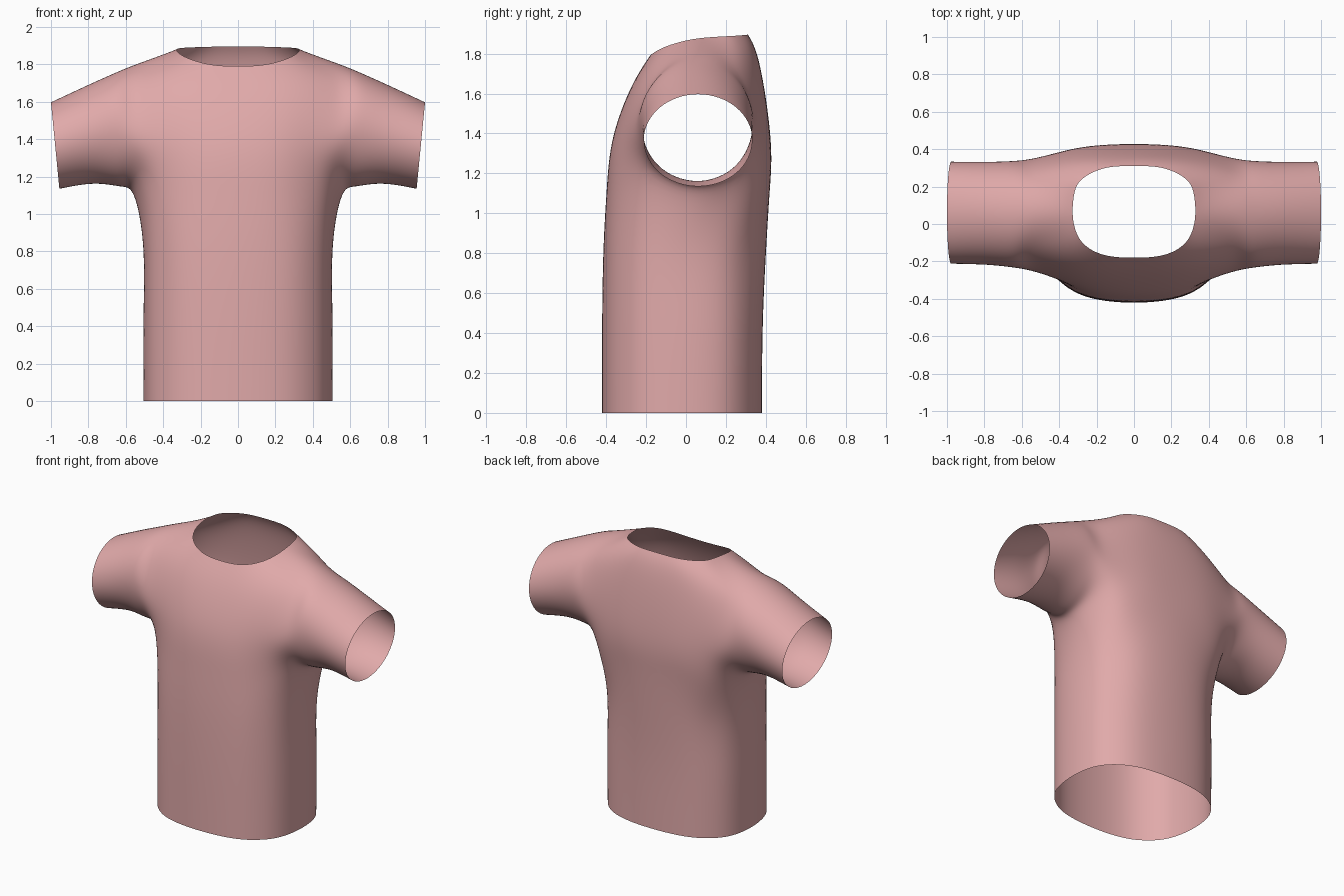
import bpy, bmesh
from math import sin, cos, pi, radians
from mathutils import Vector

if "Cube" in bpy.data.objects:
    bpy.data.objects.remove(bpy.data.objects["Cube"])

bm = bmesh.new()


def torso_ring(z, a, front, back, n=2.5):
    """Right half of a rounded-box section, front centre to back centre."""
    pts = []
    for j in range(9):
        t = radians(-90 + 22.5 * j)
        x = 0 if j in (0, 8) else a * abs(cos(t)) ** (2 / n)
        y = abs(sin(t)) ** (2 / n) * (-front if j < 4 else back)
        pts.append((x, y, z))
    return pts


# Torso levels, from hem to neck
rings = [
    torso_ring(0, .505, .42, .38),
    torso_ring(.45, .505, .42, .385),
    torso_ring(.83, .507, .413, .402),
    [(0, -.397, 1.12), (.23, -.374, 1.12), (.4, -.295, 1.13), (.52, -.17, 1.18), (.555, .06, 1.095),
     (.52, .27, 1.18), (.4, .36, 1.13), (.23, .405, 1.12), (0, .42, 1.12)],
    [(0, -.365, 1.38), (.21, -.35, 1.38), (.38, -.303, 1.39), (.53, -.255, 1.41), None,
     (.53, .352, 1.41), (.38, .387, 1.39), (.21, .415, 1.38), (0, .423, 1.38)],
    [(0, -.275, 1.63), (.2, -.265, 1.635), (.37, -.22, 1.66), (.53, -.14, 1.695), (.53, .06, 1.805),
     (.53, .26, 1.71), (.37, .33, 1.71), (.2, .36, 1.735), (0, .37, 1.74)],
    [(0, -.18, 1.79), (.15, -.168, 1.80), (.26, -.115, 1.83), (.312, -.035, 1.857), (.328, .065, 1.877),
     (.315, .18, 1.886), (.265, .25, 1.89), (.15, .3, 1.894), (0, .31, 1.896)],
]
grid = [[bm.verts.new(p) if p else None for p in r] for r in rings]
for lo, hi in zip(grid, grid[1:]):
    for j in range(8):
        quad = (lo[j], lo[j + 1], hi[j + 1], hi[j])
        if None not in quad:
            bm.faces.new(quad)

# Sleeve: rings continuing from the armhole
g3, g4, g5 = grid[3:6]
loop = [g3[4], g3[5], g4[5], g5[5], g5[4], g5[3], g4[3], g3[3]]
for xb, zb, xt, zt, yf, yb in [(.63, 1.148, .65, 1.757, -.233, .337),
                               (.77, 1.162, .8, 1.69, -.218, .332),
                               (.955, 1.135, 1.0, 1.597, -.212, .333)]:
    ring = []
    for k in range(8):
        f = (1 - cos(k * pi / 4)) / 2
        y = (yf + yb) / 2 + (yb - yf) / 2 * sin(k * pi / 4)
        ring.append(bm.verts.new((xb + (xt - xb) * f, y, zb + (zt - zb) * f)))
    for k in range(8):
        m = (k + 1) % 8
        bm.faces.new((loop[k], loop[m], ring[m], ring[k]))
    loop = ring

# Mirror to the other side
bmesh.ops.mirror(bm, geom=bm.verts[:] + bm.edges[:] + bm.faces[:], axis='X', merge_dist=1e-4)
bmesh.ops.remove_doubles(bm, verts=bm.verts[:], dist=1e-4)
bmesh.ops.recalc_face_normals(bm, faces=bm.faces[:])
front = min(bm.faces, key=lambda f: f.calc_center_median().y)
if front.normal.y > 0:
    bmesh.ops.reverse_faces(bm, faces=bm.faces[:])


# Adjust the cage so that the subdivided surface passes through the points
def limit(v):
    if v.is_boundary:
        ends = [e.other_vert(v).co for e in v.link_edges if e.is_boundary]
        return (4 * v.co + ends[0] + ends[1]) / 6
    n = len(v.link_edges)
    total = n * n * v.co
    for e in v.link_edges:
        total = total + 4 * e.other_vert(v).co
    for f in v.link_faces:
        lp = next(l for l in f.loops if l.vert == v)
        total = total + lp.link_loop_next.link_loop_next.vert.co
    return total / (n * (n + 5))


target = {v: v.co.copy() for v in bm.verts}
for _ in range(25):
    delta = {v: target[v] - limit(v) for v in bm.verts}
    for v, d in delta.items():
        v.co += d

mesh = bpy.data.meshes.new("shirt")
bm.to_mesh(mesh)
bm.free()
shirt = bpy.data.objects.new("shirt", mesh)
bpy.context.collection.objects.link(shirt)
for p in mesh.polygons:
    p.use_smooth = True
sub = shirt.modifiers.new("smooth", 'SUBSURF')
sub.levels = sub.render_levels = 3

# Pink cloth
mat = bpy.data.materials.new("pink_cloth")
mat.diffuse_color = (.75, .4, .4, 1)
mat.use_nodes = True
mat.node_tree.nodes["Principled BSDF"].inputs["Base Color"].default_value = mat.diffuse_color
mesh.materials.append(mat)
